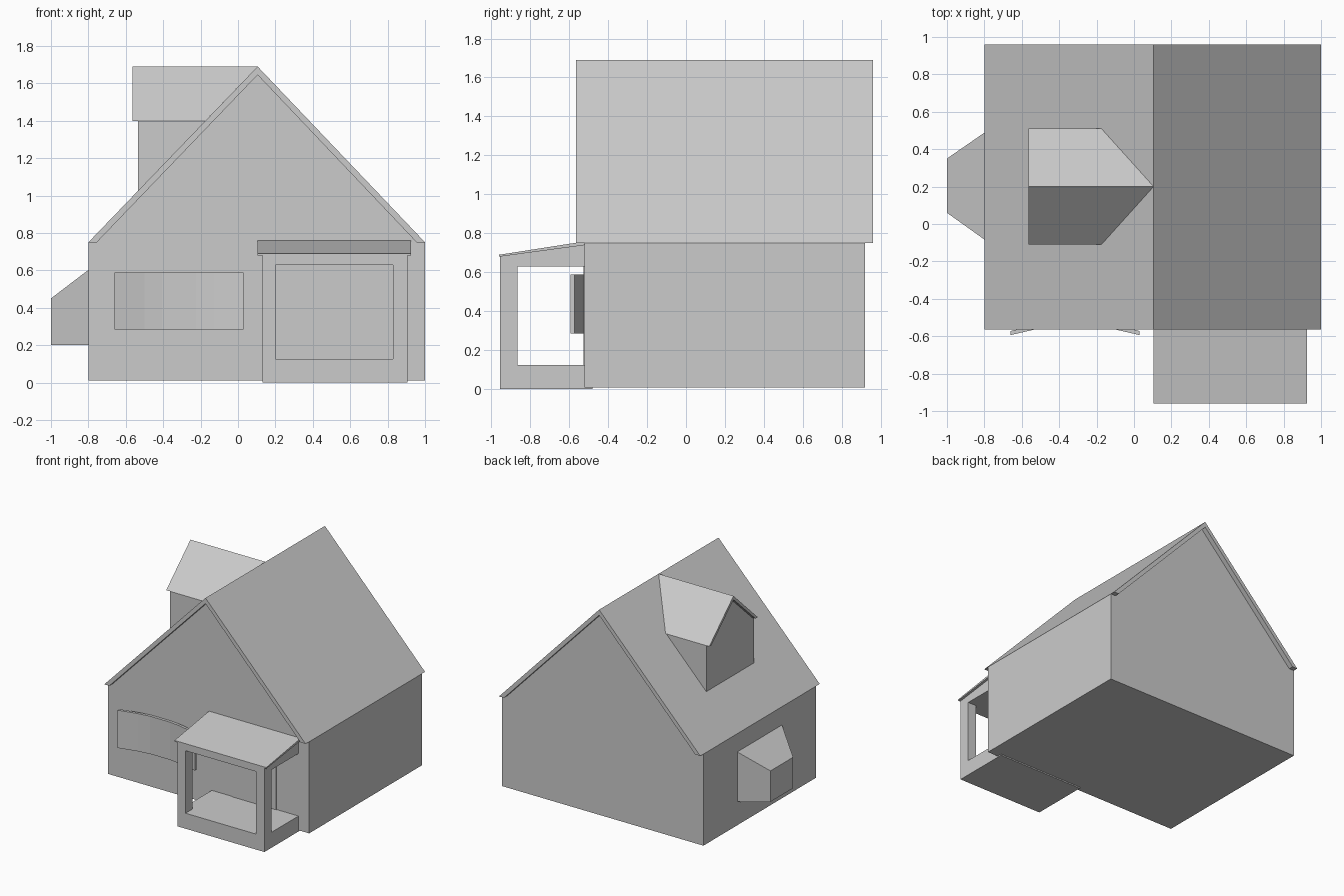
import bpy, bmesh

if "Cube" in bpy.data.objects:
    bpy.data.objects.remove(bpy.data.objects["Cube"])

RIDGE_X, RIDGE_Z = 0.105, 1.69


def prism(name, profile, axis, start, end):
    """Extrude a 2D profile along an axis; profile uses the other two axes in xyz order."""
    bm = bmesh.new()

    def point(p, t):
        co = list(p)
        co.insert("xyz".index(axis), t)
        return co
    a = [bm.verts.new(point(p, start)) for p in profile]
    b = [bm.verts.new(point(p, end)) for p in profile]
    n = len(profile)
    bm.faces.new(a)
    bm.faces.new(b[::-1])
    for i in range(n):
        j = (i + 1) % n
        bm.faces.new((a[i], b[i], b[j], a[j]))
    bmesh.ops.recalc_face_normals(bm, faces=bm.faces)
    me = bpy.data.meshes.new(name)
    bm.to_mesh(me)
    bm.free()
    ob = bpy.data.objects.new(name, me)
    bpy.context.collection.objects.link(ob)
    return ob


def box(name, x0, x1, y0, y1, z0, z1):
    return prism(name, [(x0, y0), (x1, y0), (x1, y1), (x0, y1)], "z", z0, z1)


# Main house: gabled walls and a thin overhanging roof
prism("house_walls", [(-0.8, 0.01), (1, 0.01), (1, 0.75), (0.975, 0.75), (RIDGE_X, 1.665),
                      (-0.775, 0.75), (-0.8, 0.75)], "y", -0.52, 0.92)
prism("main_roof", [(-0.8, 0.75), (RIDGE_X, RIDGE_Z), (1, 0.75), (0.955, 0.75),
                    (RIDGE_X, 1.645), (-0.755, 0.75)], "y", -0.565, 0.96)

# Dormer walls, sunk into the main roof slope
prism("dormer_walls", [(-0.105, 1.01), (0.505, 1.01), (0.505, 1.4), (0.2, 1.675),
                       (-0.105, 1.4)], "x", -0.535, -0.5)
for name, y0, y1 in (("dormer_side_front", -0.105, -0.07), ("dormer_side_back", 0.47, 0.505)):
    prism(name, [(-0.535, 1.01), (-0.17, 1.395), (-0.17, 1.4), (-0.535, 1.4)], "y", y0, y1)

# Dormer roof halves, running back to the main ridge
eave_x = RIDGE_X - (RIDGE_Z - 1.4) * 0.963
for name, y, yi in (("dormer_roof_front", -0.11, -0.08), ("dormer_roof_back", 0.51, 0.48)):
    half = prism(name, [(y, 1.4), (0.2, RIDGE_Z), (0.2, 1.66), (yi, 1.4)], "x", -0.565, RIDGE_X)
    for v in half.data.vertices:
        if v.co.x > 0:
            v.co.x = RIDGE_X - (RIDGE_Z - v.co.z) * 0.963

# Side bay with tapered plan and a single sloping top
bay = prism("side_bay", [(-1, 0.06), (-0.79, -0.09), (-0.79, 0.495), (-1, 0.35)], "z", 0.2, 0.61)
for v in bay.data.vertices:
    if v.co.x < -0.9 and v.co.z > 0.5:
        v.co.z = 0.45

# Porch: base, corner posts, sloped header and lean-to roof
box("porch_base", 0.13, 0.905, -0.955, -0.48, 0, 0.125)
for name, x0, x1 in (("porch_post_left", 0.13, 0.2), ("porch_post_right", 0.83, 0.905)):
    box(name, x0, x1, -0.955, -0.865, 0.125, 0.63)
prism("porch_header", [(-0.955, 0.63), (-0.5, 0.63), (-0.5, 0.745), (-0.955, 0.682)],
      "x", 0.13, 0.905)
prism("porch_roof", [(-0.96, 0.68), (-0.48, 0.745), (-0.48, 0.765), (-0.96, 0.69)],
      "x", 0.105, 0.925)

# Door panel behind the porch
box("porch_door", 0.32, 0.71, -0.526, -0.5, 0.125, 0.63)

# Curved window sheet whose ends stand out from the wall
curve = [(-0.66, -0.572), (-0.5, -0.535), (-0.405, -0.522), (-0.225, -0.522),
         (-0.13, -0.535), (0.03, -0.572)]
prism("bow_window", curve + [(x, y - 0.022) for x, y in reversed(curve)], "z", 0.285, 0.59)
